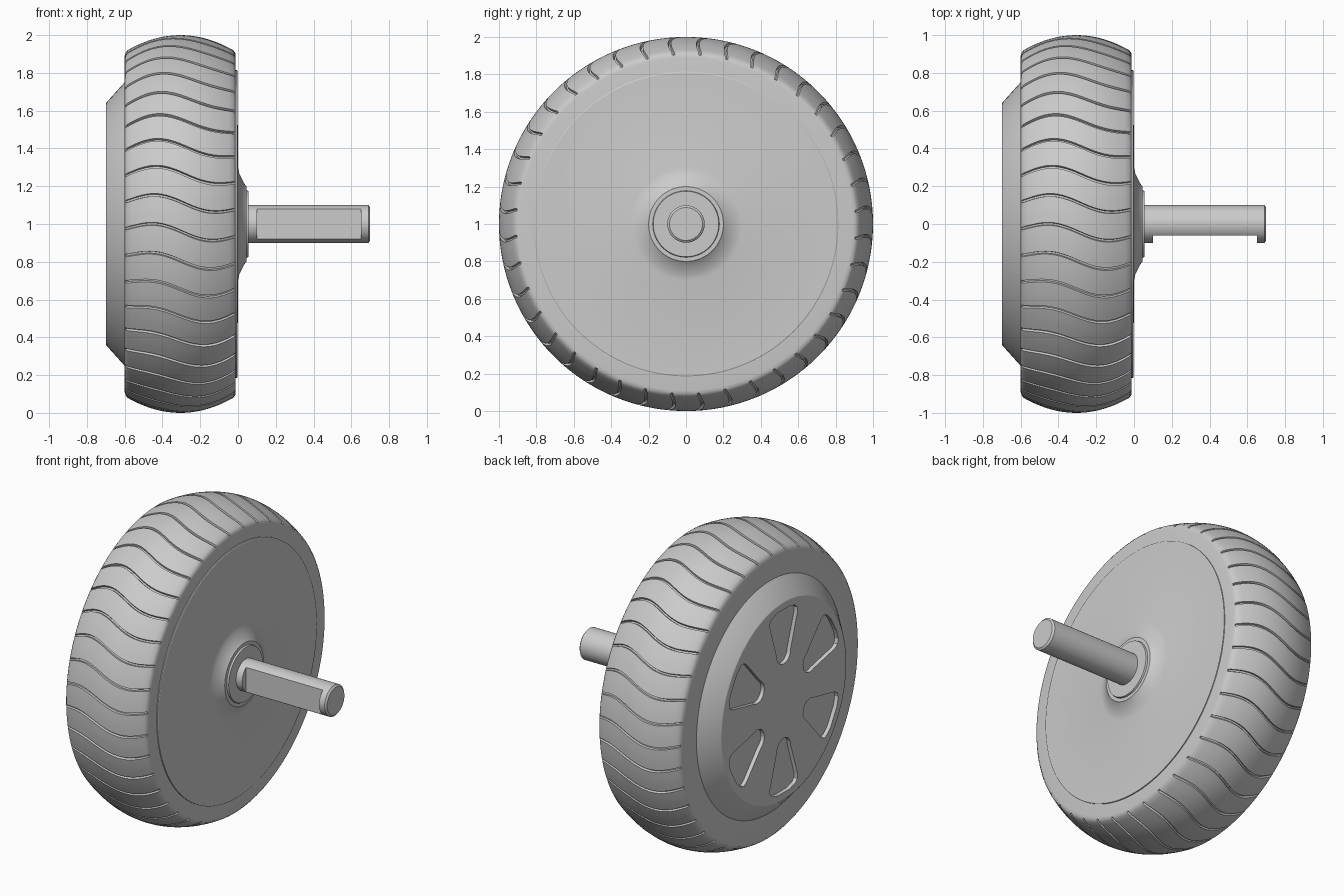
import bpy, bmesh
from math import sin, cos, pi, radians

if "Cube" in bpy.data.objects:
    bpy.data.objects.remove(bpy.data.objects["Cube"])

grey = bpy.data.materials.new("light_grey")
grey.use_nodes = True
COLOUR = (0.6, 0.6, 0.6, 1)
grey.diffuse_color = COLOUR
grey.node_tree.nodes["Principled BSDF"].inputs["Base Color"].default_value = COLOUR


def finish(name, bm):
    bmesh.ops.remove_doubles(bm, verts=bm.verts, dist=1e-5)
    bmesh.ops.recalc_face_normals(bm, faces=bm.faces)
    mesh = bpy.data.meshes.new(name)
    bm.to_mesh(mesh)
    bm.free()
    mesh.materials.append(grey)
    ob = bpy.data.objects.new(name, mesh)
    bpy.context.collection.objects.link(ob)
    return ob


def ring_point(x, r, a):
    """Point around the axle; angle 0 is the front, a quarter turn is the top."""
    return (x, -r * cos(a), 1 + r * sin(a))


def skin(bm, rows, closed=False):
    """Join rows of points into a surface that wraps round the axle."""
    rings = [[bm.verts.new(p) for p in row] for row in rows]
    pairs = list(zip(rings, rings[1:]))
    if closed:
        pairs.append((rings[-1], rings[0]))
    for a, b in pairs:
        for i in range(len(a)):
            j = (i + 1) % len(a)
            bm.faces.new((a[i], a[j], b[j], b[i]))


def lathe(name, profile, steps=96):
    """Solid turned about the axle, with flat caps at both ends."""
    bm = bmesh.new()
    skin(bm, [[ring_point(x, r, 2 * pi * i / steps) for i in range(steps)]
              for x, r in profile])
    bmesh.ops.holes_fill(bm, edges=[e for e in bm.edges if e.is_boundary], sides=0)
    return finish(name, bm)


def smooth(ob):
    bpy.ops.object.select_all(action='DESELECT')
    ob.select_set(True)
    bpy.context.view_layer.objects.active = ob
    bpy.ops.object.shade_smooth_by_angle(angle=radians(28))


def cut(ob, cutter):
    mod = ob.modifiers.new("cut", 'BOOLEAN')
    mod.operation = 'DIFFERENCE'
    mod.solver = 'EXACT'
    mod.object = cutter
    bpy.context.view_layer.objects.active = ob
    bpy.ops.object.modifier_apply(modifier=mod.name)
    bpy.data.objects.remove(cutter)


# Tyre: crowned tread with wavy grooves built into the grid
GROOVES, DEPTH, WIDTH = 40, 0.014, 0.016
PITCH = 2 * pi / GROOVES
LEFT, RIGHT, ROWS = -0.585, -0.025, 24
columns = [(0, 0), (0.003, 1), (WIDTH - 0.003, 1), (WIDTH, 0),
           (WIDTH + (PITCH - WIDTH) / 3, 0), (WIDTH + (PITCH - WIDTH) * 2 / 3, 0)]


def tyre_row(x, r, grooved):
    t = (x - LEFT) / (RIGHT - LEFT)
    shift = radians(6) + 0.035 * sin(2 * pi * t * 0.95) + 0.02 - 0.04 * t
    return [ring_point(x, r - DEPTH * deep * grooved, g * PITCH + a + shift)
            for g in range(GROOVES) for a, deep in columns]


tread = []
for i in range(ROWS + 1):
    x = LEFT + (RIGHT - LEFT) * i / ROWS
    tread.append(tyre_row(x, 1 - 0.08 * ((x + 0.305) / 0.28) ** 2, 1))
left_wall = [tyre_row(x, r, 0) for x, r in ((-0.6, 0.7), (-0.6, 0.89), (-0.595, 0.907))]
right_wall = [tyre_row(x, r, 0) for x, r in ((-0.015, 0.907), (-0.012, 0.89), (-0.012, 0.7))]
bm = bmesh.new()
skin(bm, left_wall + tread + right_wall, closed=True)
smooth(finish("tyre", bm))

# Cover disc with a raised boss and collar round the axle
smooth(lathe("cover_disc", [
    (-0.2, 0.815), (-0.006, 0.815), (-0.003, 0.81), (0, 0.3), (0.006, 0.27),
    (0.02, 0.24), (0.036, 0.21), (0.045, 0.2), (0.045, 0.178), (0.056, 0.175),
    (0.056, 0.05)]))

# Hub cap with six rounded, tapering pockets
cap = lathe("hub_cap", [(-0.4, 0.755), (-0.595, 0.755), (-0.605, 0.745),
                        (-0.695, 0.645), (-0.7, 0.637)])
half = [(0.54, 15), (0.572, 14), (0.588, 11.5), (0.595, 6)]
outline = [(r * cos(radians(a)), r * sin(radians(a))) for r, a in half]
outline = [(u, -v) for u, v in outline] + outline[::-1]
outline += [(0.31 - 0.07 * sin(pi * i / 10), 0.07 * cos(pi * i / 10)) for i in range(11)]
bm = bmesh.new()
for k in range(6):
    a = pi / 2 + k * pi / 3
    base = bm.faces.new([bm.verts.new((-0.675, -(u * cos(a) - v * sin(a)),
                                       1 + u * sin(a) + v * cos(a)))
                         for u, v in outline])
    grown = bmesh.ops.extrude_face_region(bm, geom=[base])["geom"]
    bmesh.ops.translate(bm, vec=(-0.1, 0, 0),
                        verts=[g for g in grown if isinstance(g, bmesh.types.BMVert)])
cut(cap, finish("pocket_cutter", bm))
smooth(cap)

# Axle with a flat milled on the front
axle = lathe("axle", [(-0.1, 0.1), (0.69, 0.1), (0.7, 0.088)], 64)
bm = bmesh.new()
bmesh.ops.create_cube(bm, size=1)
bmesh.ops.scale(bm, vec=(0.55, 0.2, 0.4), verts=bm.verts)
bmesh.ops.translate(bm, vec=(0.375, -0.16, 1), verts=bm.verts)
cut(axle, finish("flat_cutter", bm))
smooth(axle)
